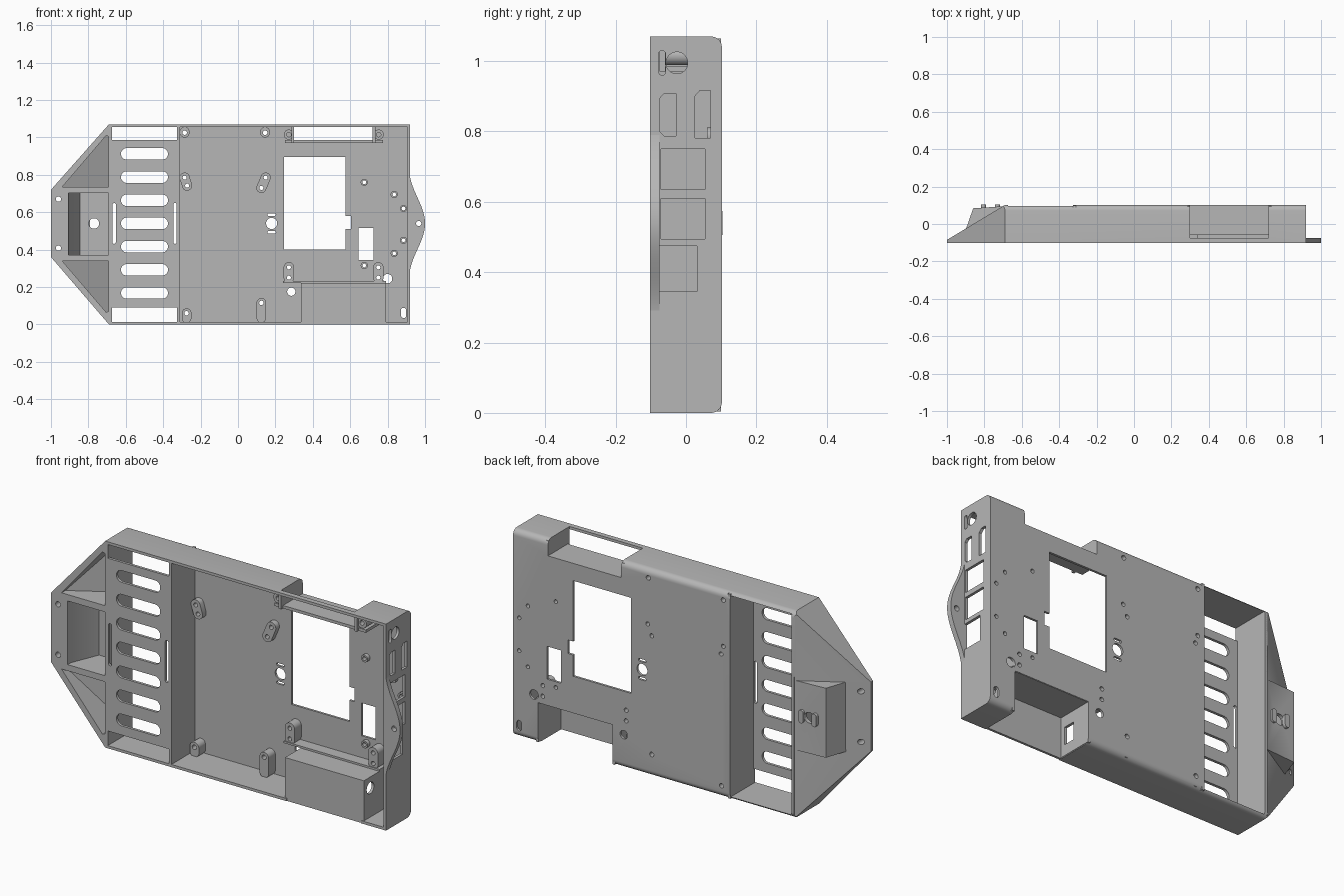
import bpy, bmesh
from math import sin, cos, pi, atan2, radians

old = bpy.data.objects.get("Cube")
if old:
    bpy.data.objects.remove(old, do_unlink=True)

grey = bpy.data.materials.new("plain grey")
grey.use_nodes = True
grey.diffuse_color = (0.47, 0.47, 0.47, 1)
grey.node_tree.nodes["Principled BSDF"].inputs["Base Color"].default_value = grey.diffuse_color

F, B, H = -0.102, 0.102, 1.07      # front, back, height
WALL, FLOOR = 0.014, 0.09          # wall thickness, inside of the back panel
MID = 0.54


# ---- outlines ----
def rect(x0, x1, z0, z1):
    return [(x0, z0), (x1, z0), (x1, z1), (x0, z1)]


def capsule(x0, z0, x1, z1, r, n=10):
    a = atan2(z1 - z0, x1 - x0)
    ends = ((x1, z1, a - pi / 2), (x0, z0, a + pi / 2))
    return [(cx + r * cos(s + pi * (i + 0.5) / n), cz + r * sin(s + pi * (i + 0.5) / n))
            for cx, cz, s in ends for i in range(n)]


def disc(x, z, r):
    return capsule(x, z, x, z, r)


def back_rounded(r=0.03, n=6):
    low = [(B - r + r * sin(pi / 2 * i / n), r - r * cos(pi / 2 * i / n)) for i in range(n + 1)]
    high = [(y, H - z) for y, z in reversed(low)]
    return [(F, 0)] + low + high + [(F, H)]


def slope(x, off=0.0):
    return min(B, -0.085 + (x + 1) * 0.187 / 0.31) - off


# ---- mesh building: each part is (outline, axis, start, end) ----
def place(axis, p, d):
    d = d(p[0]) if callable(d) else d
    return {"x": (d, p[0], p[1]), "y": (p[0], d, p[1]), "z": (p[0], p[1], d)}[axis]


def solid(name, parts):
    bm = bmesh.new()
    for pts, axis, a, b in parts:
        lo = [bm.verts.new(place(axis, p, a)) for p in pts]
        hi = [bm.verts.new(place(axis, p, b)) for p in pts]
        bm.faces.new(lo)
        bm.faces.new(hi[::-1])
        for i in range(len(pts)):
            j = (i + 1) % len(pts)
            bm.faces.new((lo[j], lo[i], hi[i], hi[j]))
    bmesh.ops.recalc_face_normals(bm, faces=bm.faces)
    me = bpy.data.meshes.new(name)
    bm.to_mesh(me)
    bm.free()
    ob = bpy.data.objects.new(name, me)
    bpy.context.collection.objects.link(ob)
    return ob


def boolean(ob, parts, op="DIFFERENCE"):
    tool = solid("cutter", parts)
    tool.hide_render = True
    m = ob.modifiers.new("cut", "BOOLEAN")
    m.operation, m.solver, m.object = op, "EXACT", tool
    dg = bpy.context.evaluated_depsgraph_get()
    me = bpy.data.meshes.new_from_object(ob.evaluated_get(dg))
    ob.modifiers.clear()
    ob.data = me
    bpy.data.objects.remove(tool, do_unlink=True)


def through(outlines, a=-0.3, b=0.3):
    return [(o, "y", a, b) for o in outlines]


made = []

# ---- standoffs and their screw holes ----
pads = [(0.675, 0.76), (0.835, 0.695), (0.885, 0.62), (0.885, 0.45), (0.835, 0.38), (0.675, 0.315)]
pairs = [(-0.285, 0.785, -0.272, 0.742), (0.148, 0.785, 0.125, 0.73)]
blocks = [(0.272, 0.305, 0.272, 0.25), (0.75, 0.305, 0.75, 0.25)]
posts = [(-0.285, 1.025, 1.03), (0.145, 1.025, 1.03), (-0.275, 0.06, 0.035), (0.125, 0.115, 0.035)]
ears = [(0.272, 1.015), (0.752, 1.015)]
holes = [disc(x, z, 0.01) for x, z in pads] + [disc(x, z, 0.012) for x, z, w in posts]
for x0, z0, x1, z1 in pairs + blocks:
    holes += [disc(x0, z0, 0.011), disc(x1, z1, 0.011)]

standoffs = solid("standoffs",
    through([disc(x, z, 0.019) for x, z in pads], 0.07, 0.095)
    + through([capsule(*p, 0.027) for p in pairs], 0.06, 0.095)
    + through([capsule(*p, 0.028) for p in blocks], 0.035, 0.095)
    + through([capsule(x, z, x, w, 0.026) for x, z, w in posts], 0.035, 0.095)
    + through([disc(x, z, 0.027) for x, z in ears], -0.06, 0.095))
boolean(standoffs, through(holes) + through([disc(x, z, 0.012) for x, z in ears], -0.2, 0.0))
made.append(standoffs)

# ---- tray shell: channel section with openings ----
channel = back_rounded() + [(F, H - WALL), (FLOOR, H - WALL), (FLOOR, WALL), (F, WALL)]
shell = solid("tray_shell", [(channel, "x", -0.69, 0.92)])
window = [(0.245, 0.4), (0.575, 0.4), (0.575, 0.51), (0.605, 0.51), (0.605, 0.58),
          (0.575, 0.58), (0.575, 0.895), (0.245, 0.895)]
openings = [window, rect(0.645, 0.725, 0.345, 0.515), disc(0.18, MID, 0.03),
            capsule(0.165, 0.587, 0.195, 0.587, 0.007), capsule(0.165, 0.493, 0.195, 0.493, 0.007),
            disc(0.8, 0.245, 0.025), disc(0.285, 0.175, 0.022), capsule(0.885, 0.048, 0.885, 0.075, 0.014)]
boolean(shell, through(openings + holes) + [
    (rect(-0.676, -0.325, WALL, H - WALL), "y", 0.05, 0.3),      # open back of the vent bay
    (rect(0.3, 0.72, 0.985, 1.2), "y", -0.075, 0.3),             # upper recess
    (rect(0.35, 0.776, -0.1, 0.21), "y", -0.3, 0.3)])            # lower recess
made.append(shell)

# ---- port wall ----
port_wall = solid("port_wall", [(back_rounded(), "x", 0.906, 0.92)])
ports = [disc(-0.026, 0.995, 0.031), capsule(-0.068, 0.97, -0.068, 1.02, 0.01),
         [(-0.074, 0.8), (-0.062, 0.787), (-0.029, 0.787), (-0.029, 0.908), (-0.062, 0.908), (-0.074, 0.895)],
         [(0.025, 0.782), (0.07, 0.782), (0.07, 0.917), (0.04, 0.917), (0.025, 0.9)],
         rect(-0.071, 0.054, 0.635, 0.75), rect(-0.071, 0.054, 0.495, 0.61),
         rect(-0.077, 0.031, 0.345, 0.475)]
boolean(port_wall, [(o, "x", 0.8, 1.0) for o in ports])
made.append(port_wall)

# ---- mounting tab with a bell outline ----
steps = 28
bell = [(0.915 + 0.085 * (0.5 + 0.5 * cos(pi * t)) ** 1.2, MID + 0.31 * t)
        for t in (2 * i / steps - 1 for i in range(steps + 1))]
tab = solid("mounting_tab", through([[(0.907, MID - 0.31)] + bell + [(0.907, MID + 0.31)]], F, -0.076))
boolean(tab, through([disc(0.966, MID, 0.014)]))
made.append(tab)

# ---- vent panel and the wall behind it ----
vent = solid("vent_panel", through([rect(-0.68, -0.311, 0.09, 0.985)], F, -0.088))
slots = [capsule(-0.595, MID + 0.124 * i, -0.405, MID + 0.124 * i, 0.031) for i in range(-3, 4)]
slots += [capsule(x, 0.44, x, 0.64, 0.009) for x in (-0.662, -0.337)]
boolean(vent, through(slots))
made.append(vent)
made.append(solid("bay_wall", [(rect(-0.325, -0.31, 0.005, H - 0.005), "y", F, B - 0.002)]))

# ---- upper recess walls ----
made.append(solid("upper_recess", [
    (rect(0.25, 0.775, 0.97, 0.985), "y", -0.06, 0.1),
    (rect(0.286, 0.3, 0.97, 1.06), "y", -0.075, 0.095),
    (rect(0.72, 0.734, 0.97, 1.06), "y", -0.075, 0.095)]))

# ---- lower recess: front plate, roof and pierced end walls ----
made.append(solid("lower_recess_cover", [
    (rect(0.338, 0.79, 0, 0.22), "y", F + 0.004, -0.086),
    (rect(0.338, 0.79, 0.208, 0.222), "y", F + 0.004, 0.1),
    (rect(0.24, 0.79, 0.222, 0.232), "y", 0.03, 0.1)]))
for name, x, hole in (("recess_inner_end", 0.338, rect(-0.06, 0.0, 0.06, 0.15)),
                      ("recess_outer_end", 0.776, disc(-0.045, 0.165, 0.03))):
    end = solid(name, [(rect(F + 0.004, 0.1, 0.004, 0.22), "x", x, x + 0.014)])
    boolean(end, [(hole, "x", x - 0.1, x + 0.1)])
    made.append(end)

# ---- tapered nose with pockets ----
nose_outline = [(-1, 0.36), (-0.69, 0), (-0.675, 0), (-0.675, H), (-0.69, H), (-1, 0.72)]
nose = solid("tapered_nose", [(nose_outline, "y", F, slope)])
boolean(nose, [(back_rounded(), "x", -1.1, -0.6)], "INTERSECT")
housing = [(-0.91, -0.06), (-0.86, 0.084), (-0.676, 0.096), (-0.676, -0.06)]
boolean(nose, [(housing, "z", 0.355, 0.715)], "UNION")
pocket = [(-0.905, -0.2), (-0.905, -0.075), (-0.845, 0.07), (-0.692, 0.07), (-0.692, -0.2)]
upper = [(-0.94, 0.735), (-0.692, 0.735), (-0.692, 1.005), (-0.705, 1.01)]
lower = [(x, 2 * MID - z - 0.005) for x, z in upper]
boolean(nose, [(pocket, "z", 0.372, 0.702)]
        + [(o, "y", -0.2, lambda x: slope(x, 0.022)) for o in (upper, lower)])
boolean(nose, through([disc(-0.77, MID, 0.028), disc(-0.96, 0.67, 0.014), disc(-0.96, 0.408, 0.014)]))
made.append(nose)
made.append(solid("nose_bosses", through(
    [capsule(x, MID - 0.02, x, MID + 0.02, 0.014) for x in (-0.805, -0.73)], 0.08, 0.104)))

# ---- finish ----
bpy.ops.object.select_all(action="DESELECT")
for ob in made:
    ob.data.materials.clear()
    ob.data.materials.append(grey)
    ob.select_set(True)
bpy.context.view_layer.objects.active = made[0]
bpy.ops.object.shade_smooth_by_angle(angle=radians(30))
